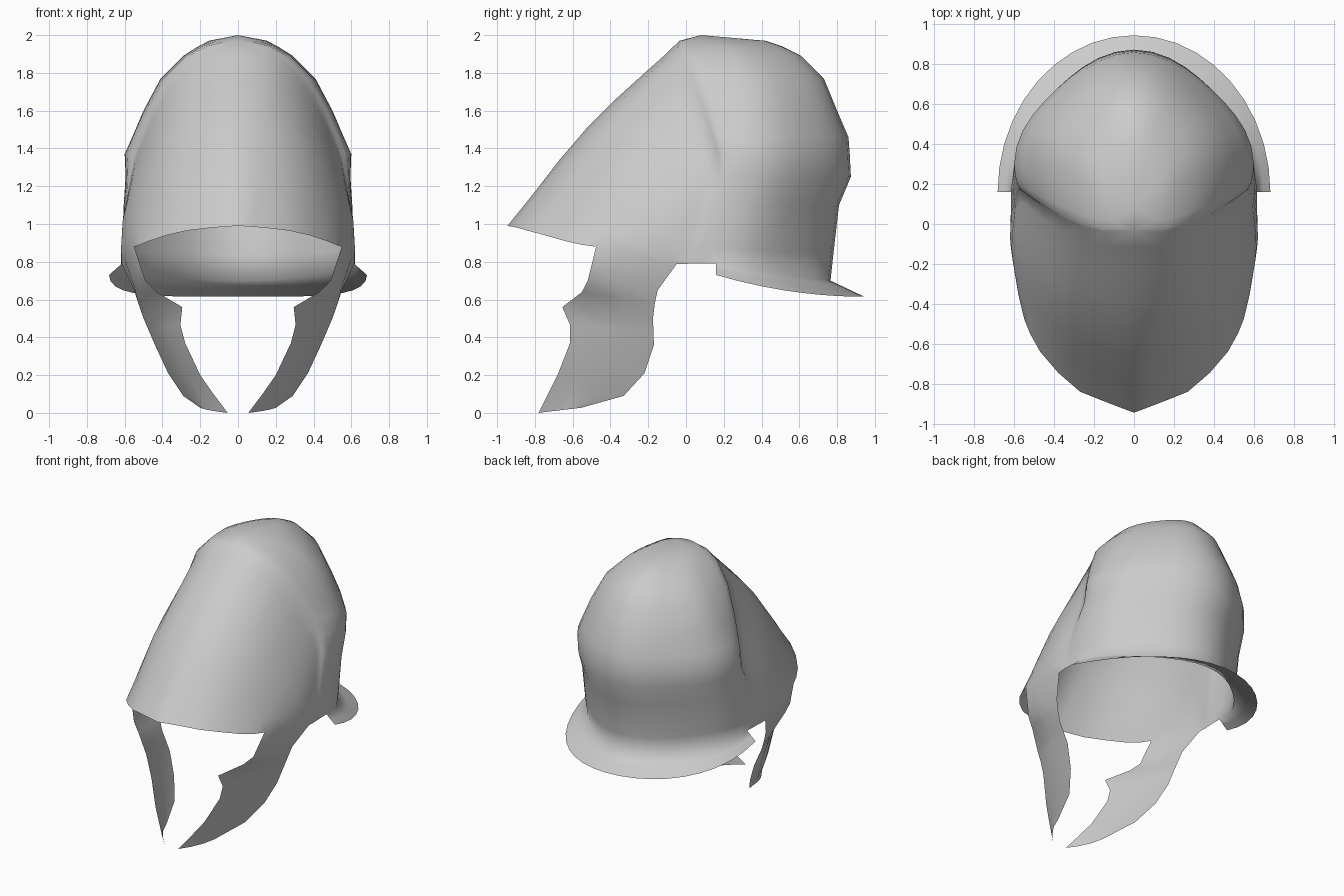
import bpy, bmesh
from math import sin, cos, pi
from mathutils import Vector

if "Cube" in bpy.data.objects:
    bpy.data.objects.remove(bpy.data.objects["Cube"])


def build(name, grids):
    """Skin grids of points (right half), weld them and mirror across x."""
    bm = bmesh.new()
    for grid in grids:
        rows = [[bm.verts.new(p) for p in row] for row in grid]
        for a, b in zip(rows, rows[1:]):
            for i in range(len(a) - 1):
                bm.faces.new((a[i], a[i + 1], b[i + 1], b[i]))
    bmesh.ops.remove_doubles(bm, verts=bm.verts, dist=0.002)
    bmesh.ops.recalc_face_normals(bm, faces=bm.faces)
    # make the faces point outward
    if sum(f.normal.x * f.calc_area() for f in bm.faces) < 0:
        bmesh.ops.reverse_faces(bm, faces=bm.faces)
    for f in bm.faces:
        f.smooth = True
    me = bpy.data.meshes.new(name)
    bm.to_mesh(me)
    bm.free()
    ob = bpy.data.objects.new(name, me)
    bpy.context.collection.objects.link(ob)
    mir = ob.modifiers.new("mirror", 'MIRROR')
    mir.merge_threshold = 0.003
    return ob


# Skull rings: height, half width, y of widest point, back y, crest x, crest y
RINGS = [
    (2.000, 0, .08, .08, 0, .08),
    (1.970, .155, .15, .42, 0, -.035),
    (1.94, .21, .20, .51, .14, -.04),
    (1.89, .29, .24, .61, .24, -.02),
    (1.77, .41, .28, .73, .36, .03),
    (1.60, .50, .30, .80, .455, .09),
    (1.46, .56, .30, .86, .51, .13),
    (1.37, .60, .30, .867, .545, .16),
    (1.25, .595, .30, .873, .57, .16),
    (1.10, .605, .24, .81, .595, .10),
    (.87, .615, .18, .78, .615, .04),
    (.79, .615, .16, .765, .62, .02),
]
FRONT, BACK = 4, 10


def back_arc(w, yc, yb, z, drop, pinch):
    pts = []
    for i in range(BACK + 1):
        a = pi / 2 * i / BACK
        r = 1 - pinch * sin(2 * a) ** 2
        pts.append(Vector((w * r * cos(a) if i < BACK else 0,
                           yc + (yb - yc) * r * sin(a), z - drop * sin(a))))
    return pts


skull = []
for z, w, yc, yb, xa, ya in RINGS:
    drop = .09 if z < .8 else (.03 if z < .9 else 0)
    front = [Vector((xa + (w - xa) * sin(pi / 2 * i / FRONT),
                     yc - (yc - ya) * cos(pi / 2 * i / FRONT), z))
             for i in range(FRONT)]
    skull.append(front + back_arc(w, yc, yb, z, drop, .075))

# Flared neck guard continuing from the bottom ring
inner = skull[-1][FRONT:]
outer = []
for i, p in enumerate(back_arc(.683, .16, .945, 0, 0, 0)):
    s = sin(pi / 2 * i / BACK)
    p.z = .615 + .115 * (1 - s) ** 2
    outer.append(p)
guard = [[a.lerp(b, t) for a, b in zip(inner, outer)] for t in (0, .5, 1)]

# Sloping face visor from the skull crest to the peaked rim
RIM = [(0, -.945, .99), (.08, -.915, .985), (.17, -.88, .977),
       (.27, -.84, .965), (.38, -.745, .94), (.47, -.64, .91),
       (.52, -.55, .89), (.55, -.476, .88), (.58, -.35, .857),
       (.605, -.2, .824), (.615, -.05, .787)]
BOW = (.045, .045, .045, .045, .04, .03, .025, .025, .025, .01, 0)
visor = []
for j, (rim, amp) in enumerate(zip(RIM, BOW)):
    a, b = skull[j + 1][0], Vector(rim)
    k = max(0, 1 - j / 8)
    n = Vector((a.x + b.x, -1.1 * k, k)).normalized()
    visor.append([a.lerp(b, t) + n * amp * sin(pi * t) ** 1.5
                  for t in (0, .08, .2, .35, .5, .67, .83)] + [b])

# Cheek guard: front edge and back edge pairs, bowed outward between
CHEEK = [((.49, -.52, .70), (.55, -.15, .65)),
         ((.43, -.55, .64), (.528, -.165, .58)),
         ((.295, -.655, .56), (.50, -.175, .50)),
         ((.305, -.614, .467), (.47, -.172, .43)),
         ((.28, -.614, .37), (.44, -.17, .36)),
         ((.20, -.68, .20), (.37, -.22, .21)),
         ((.13, -.73, .10), (.29, -.33, .09)),
         ((.055, -.78, 0), (.20, -.555, .027))]
cheek = [[Vector(p) for p in RIM[7:]]]
for f, b in CHEEK:
    f, b = Vector(f), Vector(b)
    cheek.append([f.lerp(b, t) + Vector((.022, -.004, 0)) * 4 * t * (1 - t)
                  for t in (0, .3, .65, 1)])

build("helmet_shell", [skull, guard, visor, cheek])
